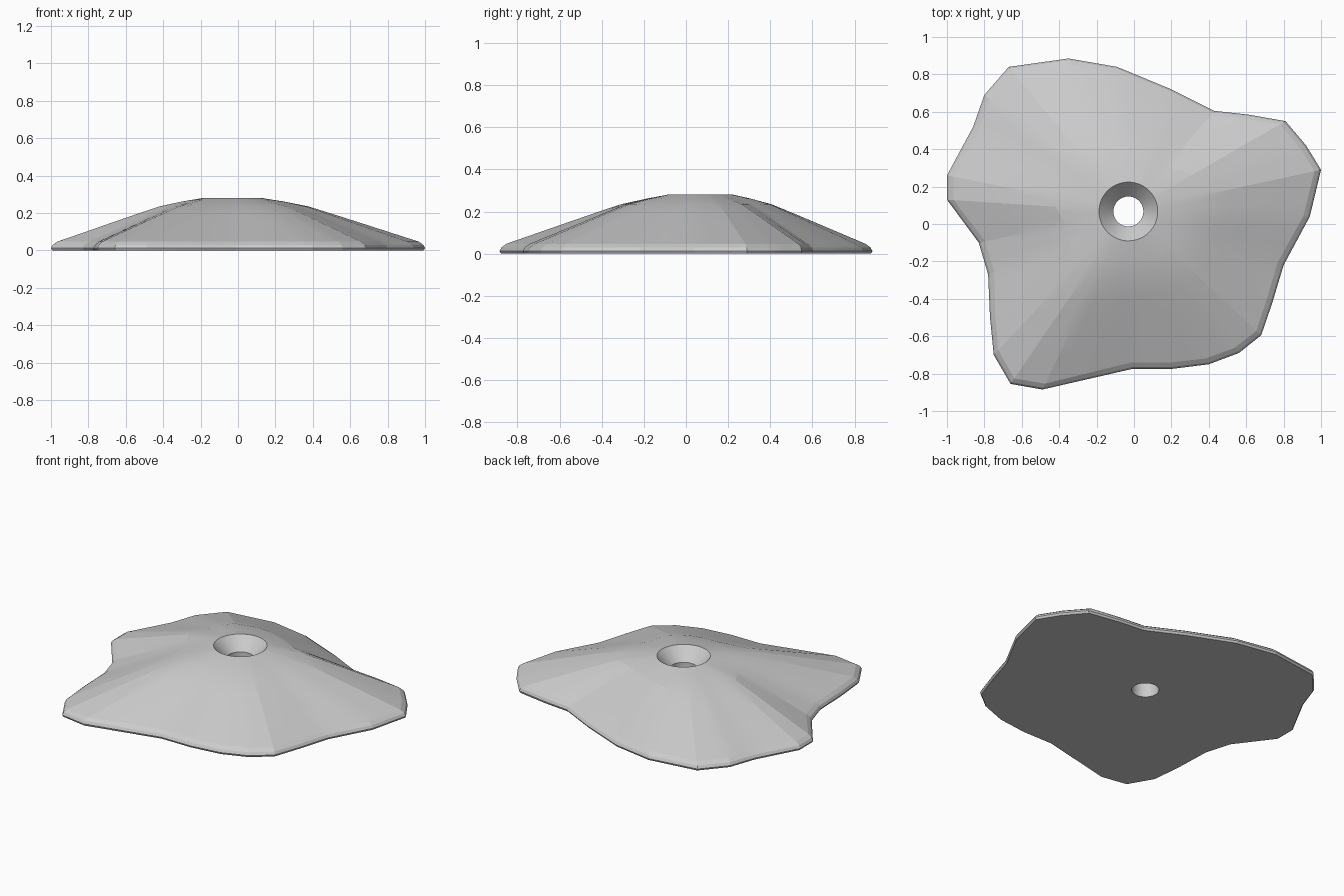
import bpy, bmesh, math

if "Cube" in bpy.data.objects:
    bpy.data.objects.remove(bpy.data.objects["Cube"])

CX, CY = -0.03, 0.067        # hole centre
RIM, BORE = 0.157, 0.08      # countersink and bore radii
SUB = 3                      # columns per outline segment

# Irregular rock-like outline, counter-clockwise
outline = [(1.0, .29), (.92, .42), (.81, .55), (.61, .585), (.43, .605), (.20, .72),
           (-.09, .84), (-.35, .885), (-.67, .84), (-.80, .69), (-.86, .52),
           (-1.0, .26), (-1.0, .13), (-.83, -.10), (-.78, -.27), (-.77, -.50),
           (-.75, -.70), (-.66, -.855), (-.49, -.885), (-.25, -.83), (-.01, -.775),
           (.20, -.775), (.40, -.75), (.56, -.69), (.68, -.595), (.74, -.42),
           (.80, -.22), (.94, .04)]

# Each column is an angle and an edge distance measured from the hole
columns = []
for i, (x0, y0) in enumerate(outline):
    x1, y1 = outline[(i + 1) % len(outline)]
    for k in range(SUB):
        f = k / SUB
        x, y = x0 + (x1 - x0) * f - CX, y0 + (y1 - y0) * f - CY
        columns.append((math.atan2(y, x), math.hypot(x, y)))

bm = bmesh.new()


def ring(radius, z):
    return [bm.verts.new((CX + radius(d) * math.cos(a), CY + radius(d) * math.sin(a), z))
            for a, d in columns]


def slope(t):
    return lambda d: RIM + t * (d - 0.035 - RIM)


# Closed loop of rings: bore, countersink, sloping skin, edge, underside
rings = [ring(lambda d: BORE, 0), ring(lambda d: BORE, 0.20), ring(lambda d: RIM, 0.28)]
for t, z in [(.14, .262), (.3, .235), (.46, .193), (.62, .15), (.8, .101), (1, .047)]:
    rings.append(ring(slope(t), z))
for inset, z in [(.01, .03), (0, .013), (.003, .006), (.008, 0)]:
    rings.append(ring(lambda d, s=inset: d - s, z))

n = len(columns)
for r in range(len(rings)):
    a, b = rings[r], rings[(r + 1) % len(rings)]
    for i in range(n):
        j = (i + 1) % n
        bm.faces.new((a[i], a[j], b[j], b[i]))
bmesh.ops.recalc_face_normals(bm, faces=bm.faces)

mesh = bpy.data.meshes.new("climbing_hold")
bm.to_mesh(mesh)
bm.free()
hold = bpy.data.objects.new("climbing_hold", mesh)
bpy.context.collection.objects.link(hold)

# Soft skin with crisp hole and edge
bpy.context.view_layer.objects.active = hold
hold.select_set(True)
bpy.ops.object.shade_smooth_by_angle(angle=math.radians(8))
